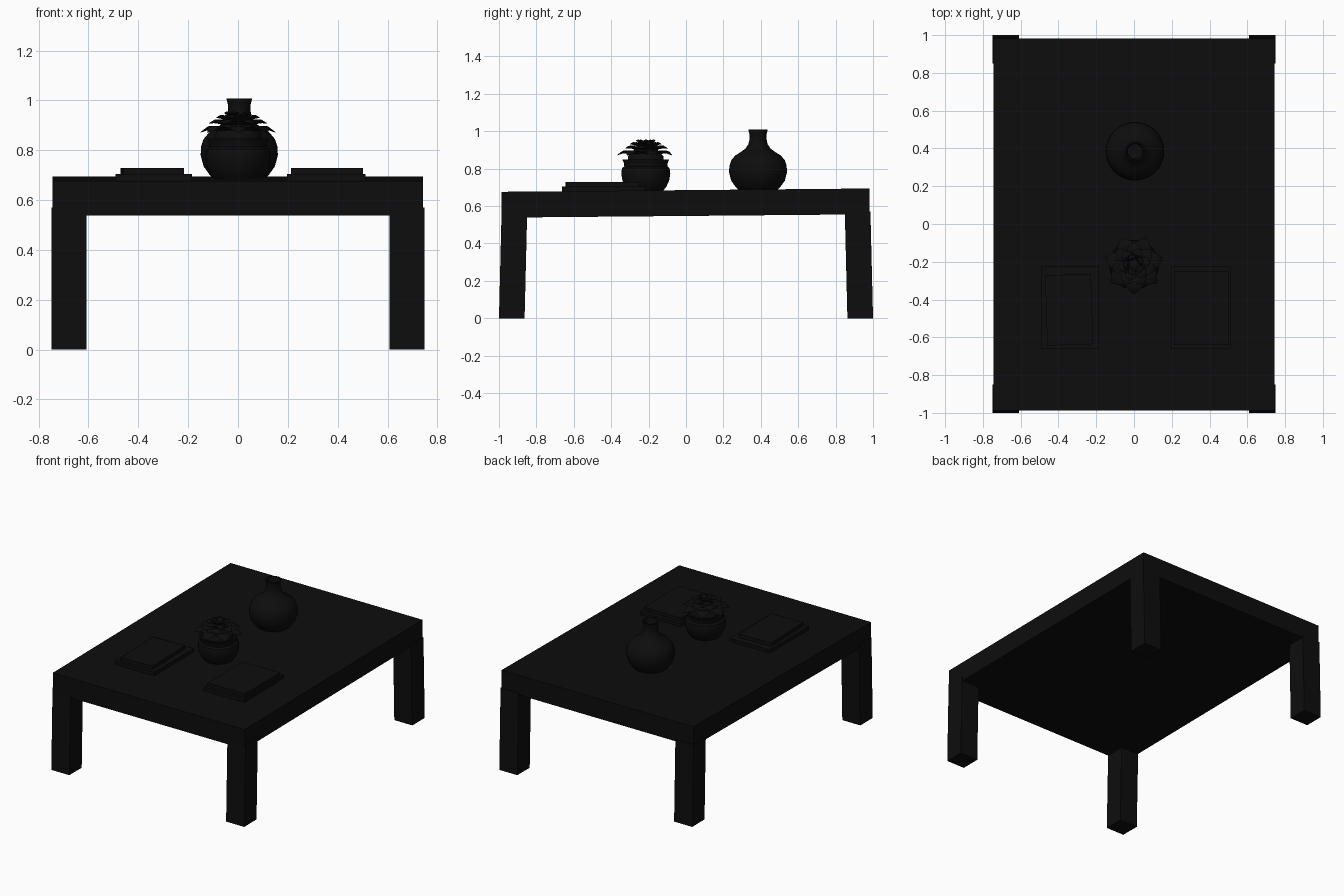
import bpy, bmesh, math
from mathutils import Matrix, Vector

cube = bpy.data.objects.get("Cube")
if cube:
    bpy.data.objects.remove(cube, do_unlink=True)

black = bpy.data.materials.new("soft black")
black.use_nodes = True
colour = (0.004, 0.004, 0.004, 1)
black.diffuse_color = colour
black.node_tree.nodes["Principled BSDF"].inputs["Base Color"].default_value = colour


def finish(name, bm, smooth=False):
    bmesh.ops.recalc_face_normals(bm, faces=bm.faces)
    me = bpy.data.meshes.new(name)
    bm.to_mesh(me)
    bm.free()
    ob = bpy.data.objects.new(name, me)
    bpy.context.collection.objects.link(ob)
    me.materials.append(black)
    if smooth:
        bpy.ops.object.select_all(action='DESELECT')
        ob.select_set(True)
        bpy.context.view_layer.objects.active = ob
        bpy.ops.object.shade_smooth_by_angle(angle=math.radians(40))
    return ob


def block(name, x, y, z, warp=None, turn=0):
    """Box from three (low, high) ranges, optionally warped or turned about z."""
    bm = bmesh.new()
    bmesh.ops.create_cube(bm, size=1)
    lo = Vector((x[0], y[0], z[0]))
    hi = Vector((x[1], y[1], z[1]))
    mid = (lo + hi) / 2
    rot = Matrix.Rotation(turn, 3, 'Z')
    for v in bm.verts:
        v.co = mid + rot @ Vector([c * s for c, s in zip(v.co, hi - lo)])
        if warp:
            warp(v.co)
    return finish(name, bm)


def lathe(name, centre, profile, steps=40):
    """Spin a (radius, height) profile about a vertical axis."""
    bm = bmesh.new()
    pts = [bm.verts.new((r, 0, z)) for r, z in profile]
    edges = [bm.edges.new(p) for p in zip(pts, pts[1:])]
    bmesh.ops.spin(bm, geom=pts + edges, cent=(0, 0, 0), axis=(0, 0, 1),
                   angle=2 * math.pi, steps=steps, use_duplicate=False)
    bmesh.ops.remove_doubles(bm, verts=bm.verts, dist=1e-4)
    bmesh.ops.translate(bm, verts=bm.verts, vec=(centre[0], centre[1], 0))
    return finish(name, bm, True)


# Table top, rising slightly toward the back
def slope(co):
    co.z += 0.009 * co.y


block("table_top", (-0.745, 0.743), (-0.987, 0.982), (0.547, 0.685), slope)

# Legs, splayed slightly outward along y
for side, sx in (("left", 1), ("right", -1)):
    for end, sy in (("front", -1), ("back", 1)):
        def splay(co, sy=sy):
            if co.z > 0.3:
                co.y -= sy * 0.014
        x = sorted((sx * 0.608, sx * 0.748))
        y = sorted((sy * 0.863, sy * 1.0))
        block(f"{end}_{side}_leg", x, y, (0, 0.57), splay)

# Two small stacks of books
block("left_lower_book", (0.196, 0.512), (-0.662, -0.222), (0.678, 0.705))
block("left_upper_book", (0.212, 0.502), (-0.640, -0.250), (0.705, 0.729))
block("right_lower_book", (-0.492, -0.185), (-0.662, -0.222), (0.678, 0.705))
block("right_upper_book", (-0.465, -0.222), (-0.640, -0.268), (0.705, 0.729), turn=0.03)

# Narrow-necked vase with an open mouth
lathe("vase", (0.005, 0.385), [
    (0, 0.682), (0.098, 0.682), (0.118, 0.70), (0.143, 0.735), (0.155, 0.78),
    (0.153, 0.815), (0.143, 0.845), (0.122, 0.87), (0.09, 0.89), (0.066, 0.908),
    (0.052, 0.93), (0.046, 0.955), (0.046, 0.985), (0.052, 1.008),
    (0.045, 1.008), (0.038, 0.98), (0.038, 0.93), (0, 0.92)])

# Round plant pot with a stepped rim
lathe("plant_pot", (0.0, -0.215), [
    (0, 0.678), (0.088, 0.678), (0.108, 0.70), (0.125, 0.735), (0.131, 0.775),
    (0.127, 0.803), (0.115, 0.812), (0.117, 0.83), (0.125, 0.848),
    (0.113, 0.848), (0.105, 0.835), (0, 0.835)])


# Succulent: rings of pointed leaves that arch outward and dip at the tip
def leaf_ring(bm, count, reach, width, base_z, rise, dip, start):
    shape = [(0, 0.45), (0.25, 0.8), (0.5, 1), (0.75, 0.75), (0.9, 0.35), (1, 0.02)]
    for i in range(count):
        rot = Matrix.Rotation(start + 2 * math.pi * i / count, 3, 'Z')
        rows = []
        for t, w in shape:
            z = base_z + rise * math.sin(min(t / 0.7, 1) * math.pi / 2)
            z -= dip * max(0, t - 0.7) / 0.3
            half = width * w / 2
            rows.append([bm.verts.new(rot @ Vector((0.015 + reach * t, s * half, z - h)) +
                                      Vector((0, -0.215, 0)))
                         for s, h in ((-1, 0), (0, -0.008 * w), (1, 0), (0, 0.012 * w))])
        for a, b in zip(rows, rows[1:]):
            for k in range(4):
                n = (k + 1) % 4
                bm.faces.new((a[k], a[n], b[n], b[k]))
        bm.faces.new(rows[0])
        bm.faces.new(rows[-1])


bm = bmesh.new()
leaf_ring(bm, 7, 0.142, 0.105, 0.845, 0.05, 0.025, -math.pi / 2)
leaf_ring(bm, 7, 0.105, 0.085, 0.865, 0.055, 0.012, -math.pi / 2 + 0.45)
leaf_ring(bm, 6, 0.075, 0.065, 0.885, 0.052, 0.006, 0.2)
leaf_ring(bm, 5, 0.04, 0.045, 0.905, 0.045, 0.0, 0.6)
finish("succulent_leaves", bm, True)

# Heart of the succulent
lathe("succulent_heart", (0.0, -0.215), [
    (0, 0.835), (0.095, 0.835), (0.095, 0.865), (0.07, 0.895), (0.035, 0.925), (0, 0.94)], 16)
